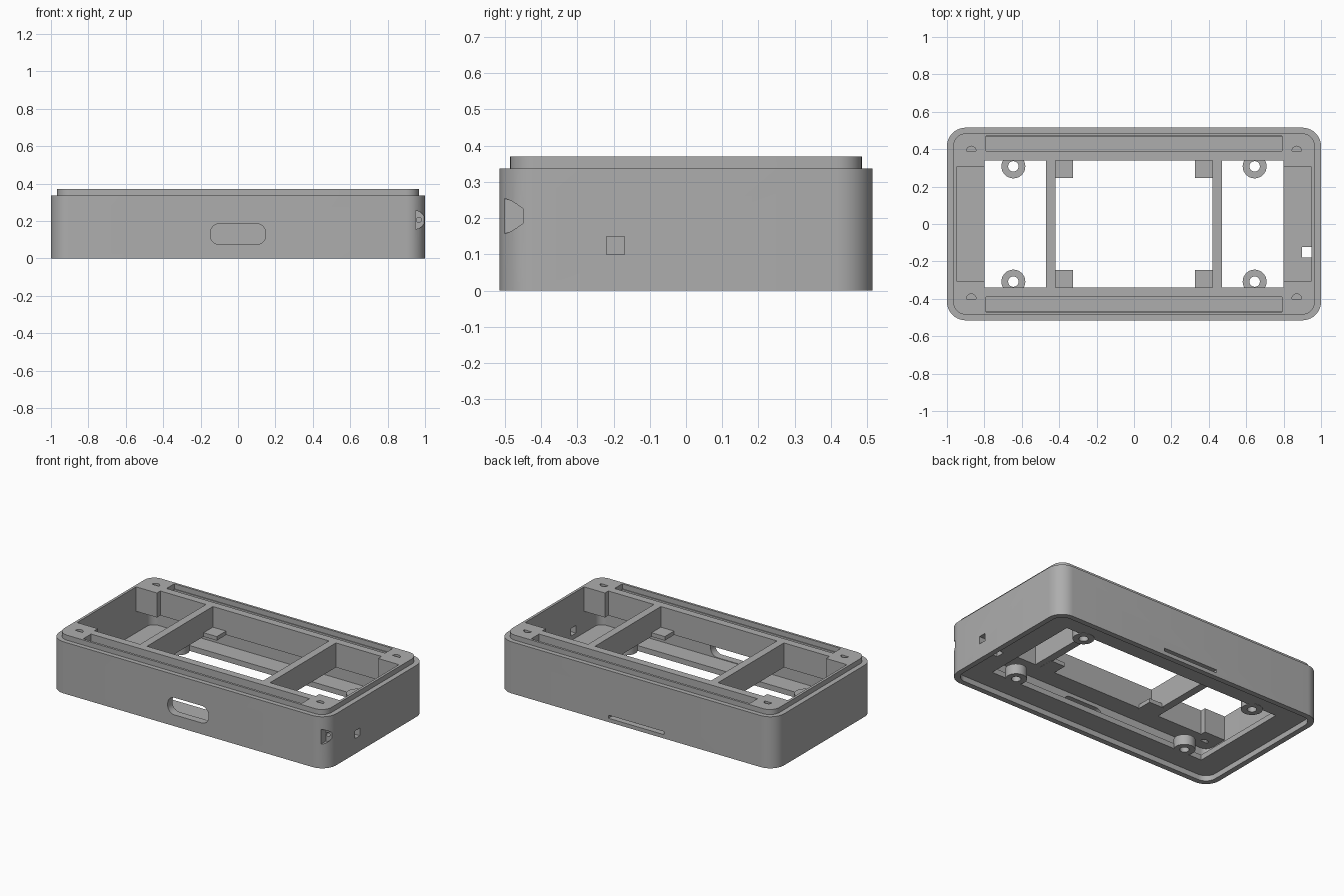
import bpy, bmesh
from math import pi, cos, sin
from mathutils import Matrix

cube = bpy.data.objects.get("Cube")
if cube:
    bpy.data.objects.remove(cube, do_unlink=True)

grey = bpy.data.materials.new("plain_grey")
grey.use_nodes = True
GREY = (0.42, 0.42, 0.42, 1)
grey.diffuse_color = GREY
grey.node_tree.nodes["Principled BSDF"].inputs["Base Color"].default_value = GREY


def prism(name, outline, low, high):
    """Extrude a counter-clockwise xy outline from z = low to z = high."""
    bm = bmesh.new()
    base = bm.faces.new([bm.verts.new((x, y, low)) for x, y in outline])
    out = bmesh.ops.extrude_face_region(bm, geom=[base])
    tops = [v for v in out["geom"] if isinstance(v, bmesh.types.BMVert)]
    bmesh.ops.translate(bm, verts=tops, vec=(0, 0, high - low))
    bmesh.ops.recalc_face_normals(bm, faces=bm.faces)
    mesh = bpy.data.meshes.new(name)
    bm.to_mesh(mesh)
    bm.free()
    mesh.materials.append(grey)
    ob = bpy.data.objects.new(name, mesh)
    bpy.context.collection.objects.link(ob)
    return ob


def arc(cx, cy, r, start, end, n):
    steps = [start + (end - start) * i / n for i in range(n + 1)]
    return [(cx + r * cos(a), cy + r * sin(a)) for a in steps]


def rounded(name, hx, hy, r, low, high):
    """Rounded slab centred on the z axis, given its half sizes."""
    points = []
    for k, (sx, sy) in enumerate([(1, 1), (-1, 1), (-1, -1), (1, -1)]):
        points += arc(sx * (hx - r), sy * (hy - r), r, k * pi / 2, (k + 1) * pi / 2, 10)
    return prism(name, points, low, high)


def box(name, x0, x1, y0, y1, z0, z1):
    x0, x1 = sorted((x0, x1))
    y0, y1 = sorted((y0, y1))
    return prism(name, [(x0, y0), (x1, y0), (x1, y1), (x0, y1)], z0, z1)


def disc(name, x, y, r, z0, z1, n=32):
    return prism(name, arc(x, y, r, 0, 2 * pi, n)[:-1], z0, z1)


def along_y(ob, x, y, z):
    """Turn a vertical prism so that it runs along y."""
    ob.data.transform(Matrix.Translation((x, y, z)) @ Matrix.Rotation(pi / 2, 4, "X"))
    return ob


def cut(ob, *cutters):
    bpy.context.view_layer.objects.active = ob
    for c in cutters:
        c.hide_render = True
        mod = ob.modifiers.new("cut", "BOOLEAN")
        mod.operation, mod.solver, mod.object = "DIFFERENCE", "EXACT", c
        bpy.ops.object.modifier_apply(modifier=mod.name)
        bpy.data.objects.remove(c, do_unlink=True)


def corner_notch():
    half = prism("notch_cutter", arc(0, 0, 0.048, -pi / 2, pi / 2, 16), -0.07, 0.07)
    return along_y(half, 0.95, -0.52, 0.206)


def corner_pin_hole():
    return along_y(disc("pin_cutter", 0, 0, 0.014, -0.1, 0.1, 16), 0.967, -0.5, 0.206)


SIDES = (-1, 1)
CORNERS = [(sx, sy) for sx in SIDES for sy in SIDES]
FLOOR_LOW, FLOOR_TOP, FRAME_LOW, TOP = 0.035, 0.07, 0.21, 0.37

# Outer shell with recessed underside, cavity and side openings
shell = rounded("outer_shell", 1.0, 0.515, 0.1, 0, 0.337)
cut(shell,
    rounded("recess_cutter", 0.965, 0.48, 0.07, -0.1, 0.04),
    rounded("cavity_cutter", 0.95, 0.465, 0.05, 0.03, 0.5),
    along_y(rounded("port_cutter", 0.148, 0.056, 0.05, -0.1, 0.1), 0, -0.5, 0.13),
    box("slot_cutter", -0.2, 0.2, 0.44, 0.6, 0.025, 0.045),
    box("side_hole_cutter", 0.9, 1.1, -0.22, -0.17, 0.1, 0.15),
    corner_notch(), corner_pin_hole())

# Floor ledge around the large opening
floor = rounded("floor_ledge", 0.967, 0.482, 0.07, FLOOR_LOW, FLOOR_TOP)
cut(floor,
    box("opening_cutter", -0.8, 0.8, -0.34, 0.34, 0, 0.2),
    box("floor_hole_cutter", 0.897, 0.95, -0.18, -0.122, 0, 0.2))

# Upper frame: raised lip, cross ribs, end pockets, grooves and screw holes
frame = rounded("upper_frame", 0.967, 0.485, 0.07, FRAME_LOW, TOP)
cut(frame, box("centre_cutter", -0.42, 0.42, -0.34, 0.34, 0, 1))
for s in SIDES:
    cut(frame,
        box("bay_cutter", s * 0.47, s * 0.8, -0.34, 0.34, 0, 1),
        box("pocket_cutter", s * 0.79, s * 0.95, -0.305, 0.305, 0, 1),
        box("groove_cutter", -0.79, 0.79, s * 0.39, s * 0.47, TOP - 0.05, 1))
for sx, sy in CORNERS:
    half_disc = arc(sx * 0.87, 0.39 * sy, 0.026, 0, pi, 12)
    if sy < 0:
        half_disc = [(x, y - 0.01) for x, y in half_disc]
    cut(frame, prism("screw_cutter", half_disc, 0, 1))
cut(frame, corner_notch(), corner_pin_hole())

parts = [shell, floor, frame]

# Screw bosses and support pads in mirrored sets of four
for sx, sy in CORNERS:
    side = ("left" if sx > 0 else "right") + ("_back" if sy > 0 else "_front")
    x, y = sx * 0.645, sy * 0.308
    boss = disc("screw_boss_" + side, x, y, 0.064, FLOOR_LOW - 0.002, 0.1)
    cut(boss, disc("boss_hole_cutter", x, y, 0.028, 0, 1, 24))
    pad = box("support_pad_" + side, sx * 0.325, sx * 0.43, sy * 0.245, sy * 0.35,
              FRAME_LOW - 0.001, FRAME_LOW + 0.025)
    parts += [boss, pad]

# Smooth the rounded walls, keep the edges sharp
bpy.ops.object.select_all(action="DESELECT")
for ob in parts:
    ob.select_set(True)
bpy.context.view_layer.objects.active = shell
bpy.ops.object.shade_smooth_by_angle(angle=pi / 6)
